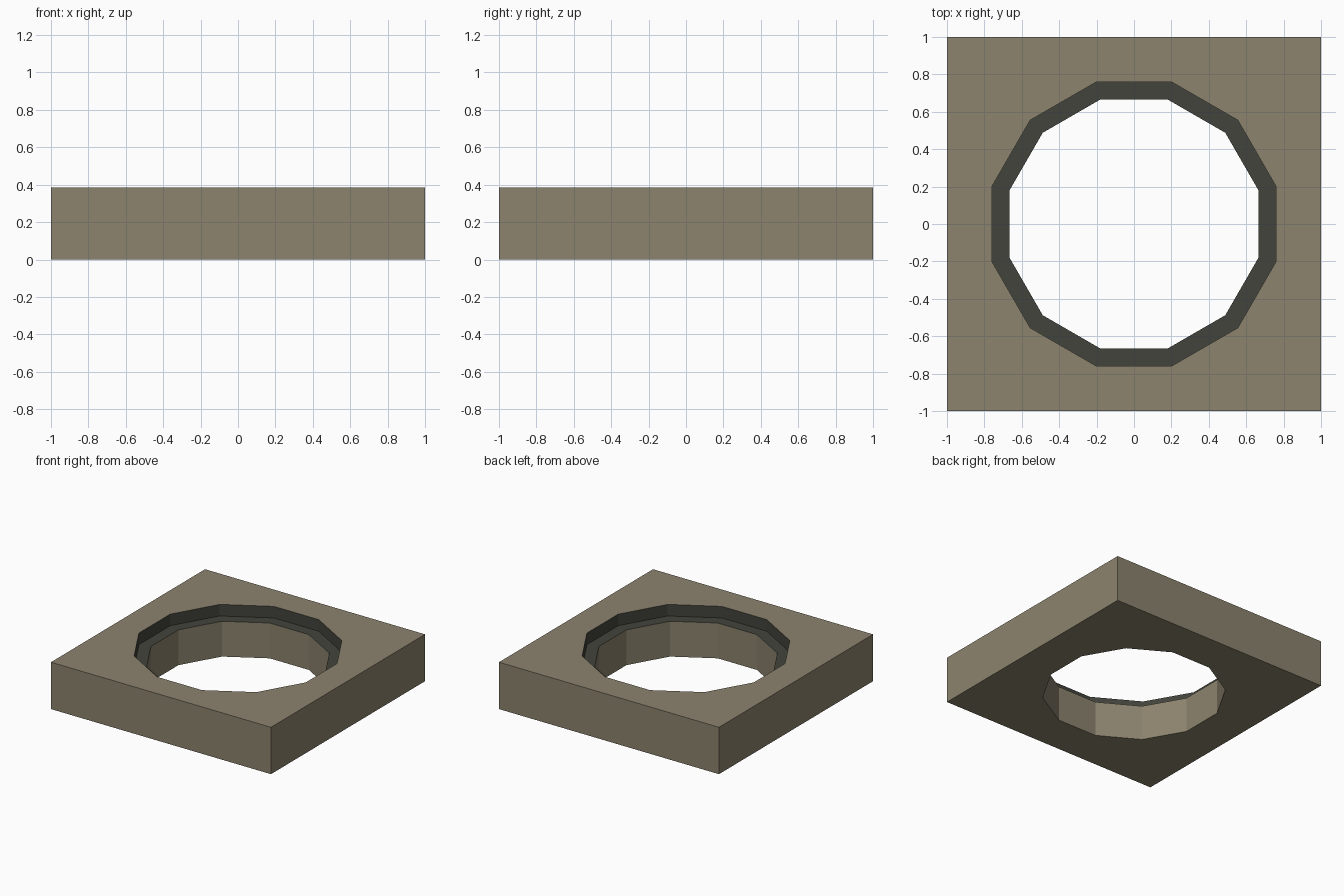
import bpy, bmesh
from math import cos, sin, radians

cube = bpy.data.objects.get("Cube")
if cube:
    bpy.data.objects.remove(cube)

HEIGHT, LEDGE = 0.385, 0.29
OUTER, INNER = 0.785, 0.69
SIDES = 12


def material(name, color):
    m = bpy.data.materials.new(name)
    m.use_nodes = True
    m.diffuse_color = color
    m.node_tree.nodes["Principled BSDF"].inputs["Base Color"].default_value = color
    return m


bm = bmesh.new()


def ring(radius, z):
    angles = [radians(15 + 360 / SIDES * i) for i in range(SIDES)]
    return [bm.verts.new((radius * cos(a), radius * sin(a), z)) for a in angles]


def square(z):
    return [bm.verts.new((x, y, z)) for x, y in ((1, 1), (-1, 1), (-1, -1), (1, -1))]


def bridge(a, b, mat=0):
    n = len(a)
    for i in range(n):
        j = (i + 1) % n
        bm.faces.new((a[i], a[j], b[j], b[i])).material_index = mat


def plate(corners, hole):
    # Fan each corner to its three hole points, then join neighbouring corners
    for k in range(4):
        p, q, r, s = (hole[(3 * k + i) % SIDES] for i in range(4))
        bm.faces.new((corners[k], q, p))
        bm.faces.new((corners[k], r, q))
        bm.faces.new((corners[k], corners[(k + 1) % 4], s, r))


# Square block with a round opening through it
bottom, top = square(0), square(HEIGHT)
hole_bottom, hole_ledge = ring(INNER, 0), ring(INNER, LEDGE)
recess_ledge, recess_top = ring(OUTER, LEDGE), ring(OUTER, HEIGHT)
bridge(bottom, top)
plate(bottom, hole_bottom)
plate(top, recess_top)
bridge(hole_bottom, hole_ledge)

# Dark stepped recess around the rim
bridge(hole_ledge, recess_ledge, 1)
bridge(recess_ledge, recess_top, 1)
bmesh.ops.recalc_face_normals(bm, faces=bm.faces)

mesh = bpy.data.meshes.new("square_block")
bm.to_mesh(mesh)
bm.free()
mesh.materials.append(material("olive stone", (0.262, 0.227, 0.156, 1)))
mesh.materials.append(material("dark recess", (0.055, 0.057, 0.045, 1)))
bpy.context.collection.objects.link(bpy.data.objects.new("square_block", mesh))
